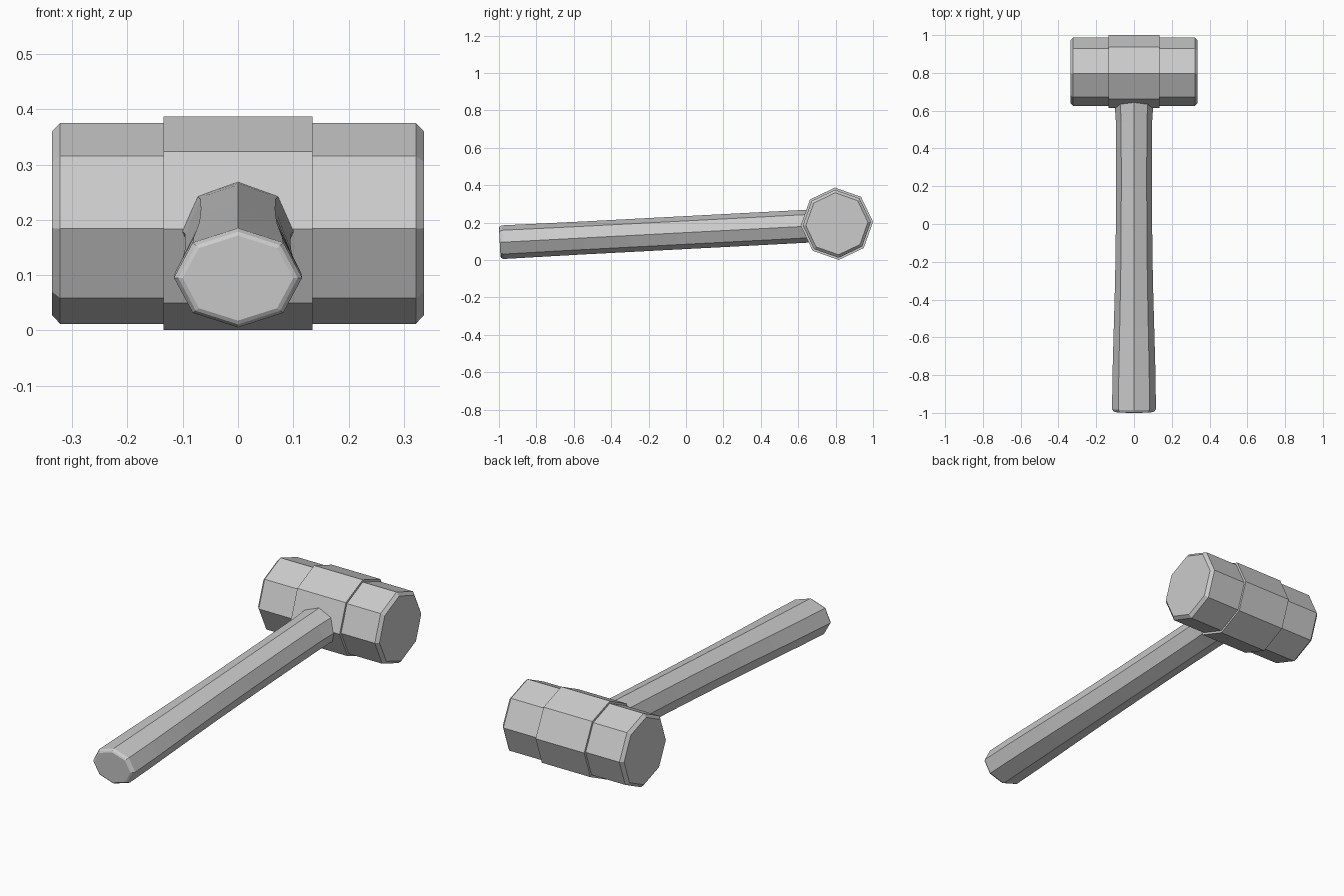
import bpy, bmesh, math

if "Cube" in bpy.data.objects:
    bpy.data.objects.remove(bpy.data.objects["Cube"])

TILT = math.radians(3)


def loft(name, rings):
    """Join matching rings of points with quads and cap both ends."""
    bm = bmesh.new()
    loops = [[bm.verts.new(p) for p in ring] for ring in rings]
    n = len(loops[0])
    for a, b in zip(loops, loops[1:]):
        for i in range(n):
            j = (i + 1) % n
            bm.faces.new((a[i], a[j], b[j], b[i]))
    bm.faces.new(loops[0])
    bm.faces.new(loops[-1])
    bmesh.ops.recalc_face_normals(bm, faces=bm.faces)
    mesh = bpy.data.meshes.new(name)
    bm.to_mesh(mesh)
    bm.free()
    obj = bpy.data.objects.new(name, mesh)
    bpy.context.collection.objects.link(obj)
    obj.rotation_euler.x = TILT
    return obj


def octagon(rx, ry):
    return [(rx * math.cos(i * math.pi / 4), ry * math.sin(i * math.pi / 4)) for i in range(8)]


# Head: octagonal bar with a raised centre band and chamfered striking faces
profile = [(0.337, 0.166), (0.322, 0.182), (0.135, 0.182), (0.135, 0.1937)]
profile += [(-x, r) for x, r in reversed(profile)]
head = loft("hammer_head", [[(x, a, b) for a, b in octagon(r, r)] for x, r in profile])
head.location = (0, 0.8066, 0.1937)

# Handle: oval octagon, wider at the grip, rounded butt, slight flare at the head
sections = [  # distance along handle, half width, half height
    (0.0, 0.100, 0.077), (0.004, 0.108, 0.084), (0.016, 0.116, 0.090),
    (0.20, 0.114, 0.089), (0.45, 0.107, 0.088), (0.70, 0.100, 0.088),
    (0.95, 0.0965, 0.088), (1.20, 0.095, 0.088), (1.54, 0.096, 0.088),
    (1.60, 0.100, 0.088), (1.66, 0.104, 0.088), (1.76, 0.104, 0.088)]
handle = loft("handle", [[(a, d, b) for a, b in octagon(w, h)] for d, w, h in sections])
handle.location = (0, -0.996, 0.0945)
